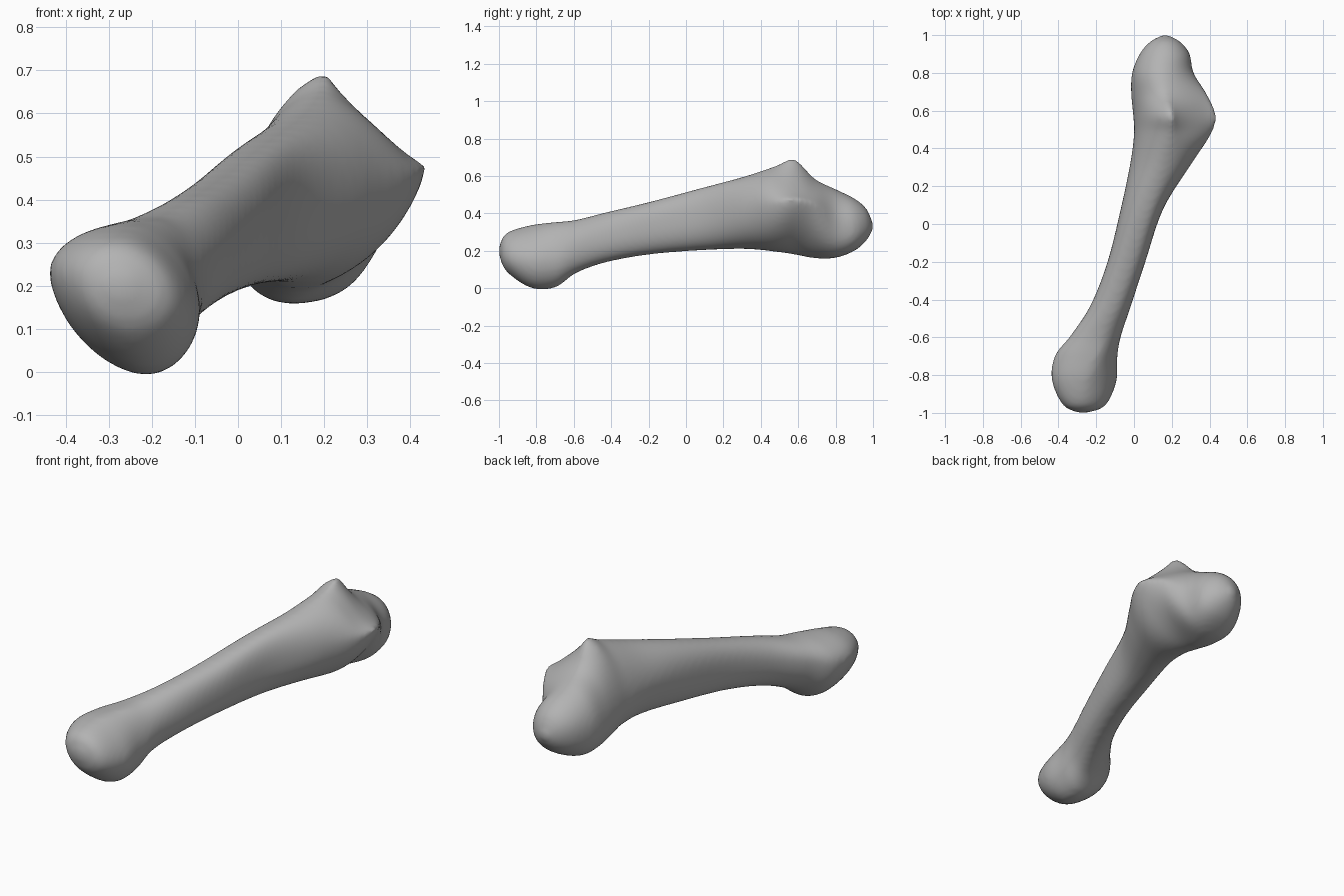
import bpy
import math

if "Cube" in bpy.data.objects:
    bpy.data.objects.remove(bpy.data.objects["Cube"], do_unlink=True)

# Cross-sections along the bone:
# y, x_min, x_max, z_min, z_max, x_of_top, x_of_bottom, z_of_left, z_of_right
SECTIONS = [
    (-1.0, -.29, -.25, .18, .22, -.27, -.27, .2, .2),
    (-.96, -.375, -.15, .09, .295, -.28, -.25, .22, .17),
    (-.83, -.435, -.092, .002, .337, -.26, -.22, .23, .15),
    (-.7, -.42, -.088, .004, .353, -.21, -.21, .23, .16),
    (-.59, -.335, -.068, .08, .365, -.18, -.17, .26, .23),
    (-.43, -.23, -.015, .138, .405, -.11, -.11, .29, .27),
    (-.2, -.14, .06, .18, .46, -.03, -.04, .33, .33),
    (.08, -.07, .155, .203, .535, .07, .03, .37, .38),
    (.32, -.02, .305, .21, .6, .15, .1, .39, .43),
    (.48, 0, .41, .195, .655, .2, .13, .36, .465),
    (.58, -.005, .435, .18, .692, .205, .13, .33, .48),
    (.69, -.015, .385, .16, .585, .17, .13, .32, .45),
    (.8, -.01, .315, .163, .53, .15, .13, .33, .36),
    (.9, .03, .295, .2, .48, .16, .15, .34, .33),
    (.965, .085, .245, .255, .425, .165, .16, .34, .33),
    (1.003, .155, .175, .32, .34, .165, .165, .33, .33),
]
STEPS = 7
AROUND = 80


def spline(a, b, c, d, t):
    """Catmull-Rom blend of four sections."""
    return [q + .5 * t * (r - p + t * (2 * p - 5 * q + 4 * r - s
            + t * (3 * (q - r) + s - p)))
            for p, q, r, s in zip(a, b, c, d)]


def bump(y, centre, width):
    return math.exp(-((y - centre) / width) ** 2)


def ring(section):
    """Four joined arcs through the extreme points, each with its own fullness."""
    y, left, right, low, high, x_top, x_low, z_left, z_right = section
    knob = bump(y, .61, .14)
    head = bump(y, -.82, .15)
    shaft = bump(y, -.12, .35)
    lobe = bump(y, .84, .1)
    points = []
    for i in range(AROUND):
        angle = math.tau * (i + .5) / AROUND
        c, s = math.cos(angle), math.sin(angle)
        if c > 0 and s > 0:
            fullness = 2 - 1.18 * bump(y, .58, .17) - .35 * head + .55 * shaft
        elif s > 0:
            fullness = 2 - .4 * knob + .4 * shaft - .25 * bump(y, .32, .15)
        elif c > 0:
            fullness = 2 - .55 * knob + .3 * shaft + .7 * lobe
        else:
            fullness = 2 - .4 * head + .5 * shaft + .35 * lobe
        u = abs(c) ** (2 / fullness)
        v = abs(s) ** (2 / fullness)
        x_mid = x_top if s > 0 else x_low
        z_mid = z_right if c > 0 else z_left
        x_end = right if c > 0 else left
        z_end = high if s > 0 else low
        points.append((x_mid + (x_end - x_mid) * u, y, z_mid + (z_end - z_mid) * v))
    return points


def build_bone():
    rings = []
    last = len(SECTIONS) - 1
    for k in range(last):
        four = [SECTIONS[min(max(k + j, 0), last)] for j in (-1, 0, 1, 2)]
        rings += [ring(spline(*four, i / STEPS)) for i in range(STEPS)]
    rings.append(ring(SECTIONS[-1]))
    verts = [p for r in rings for p in r]
    faces = []
    for k in range(len(rings) - 1):
        for i in range(AROUND):
            j = (i + 1) % AROUND
            a, b = k * AROUND, (k + 1) * AROUND
            faces.append((a + i, a + j, b + j, b + i))
    # Close both ends
    faces.append(tuple(reversed(range(AROUND))))
    faces.append(tuple(range(len(verts) - AROUND, len(verts))))
    mesh = bpy.data.meshes.new("bone")
    mesh.from_pydata(verts, [], faces)
    mesh.validate()
    bone = bpy.data.objects.new("bone", mesh)
    bpy.context.collection.objects.link(bone)
    return bone


bone = build_bone()

# Even out the surface and soften the crest and knob
remesh = bone.modifiers.new("even_surface", "REMESH")
remesh.mode = "VOXEL"
remesh.voxel_size = .014
remesh.use_smooth_shade = True
soften = bone.modifiers.new("soften", "SMOOTH")
soften.factor = .5
soften.iterations = 10

material = bpy.data.materials.new("bone grey")
material.use_nodes = True
colour = (.45, .45, .45, 1)
material.diffuse_color = colour
material.node_tree.nodes["Principled BSDF"].inputs["Base Color"].default_value = colour
bone.data.materials.append(material)

# Face normals outward and shade smooth
bpy.context.view_layer.objects.active = bone
bone.select_set(True)
bpy.ops.object.mode_set(mode="EDIT")
bpy.ops.mesh.select_all(action="SELECT")
bpy.ops.mesh.normals_make_consistent(inside=False)
bpy.ops.object.mode_set(mode="OBJECT")
bpy.ops.object.shade_smooth()
